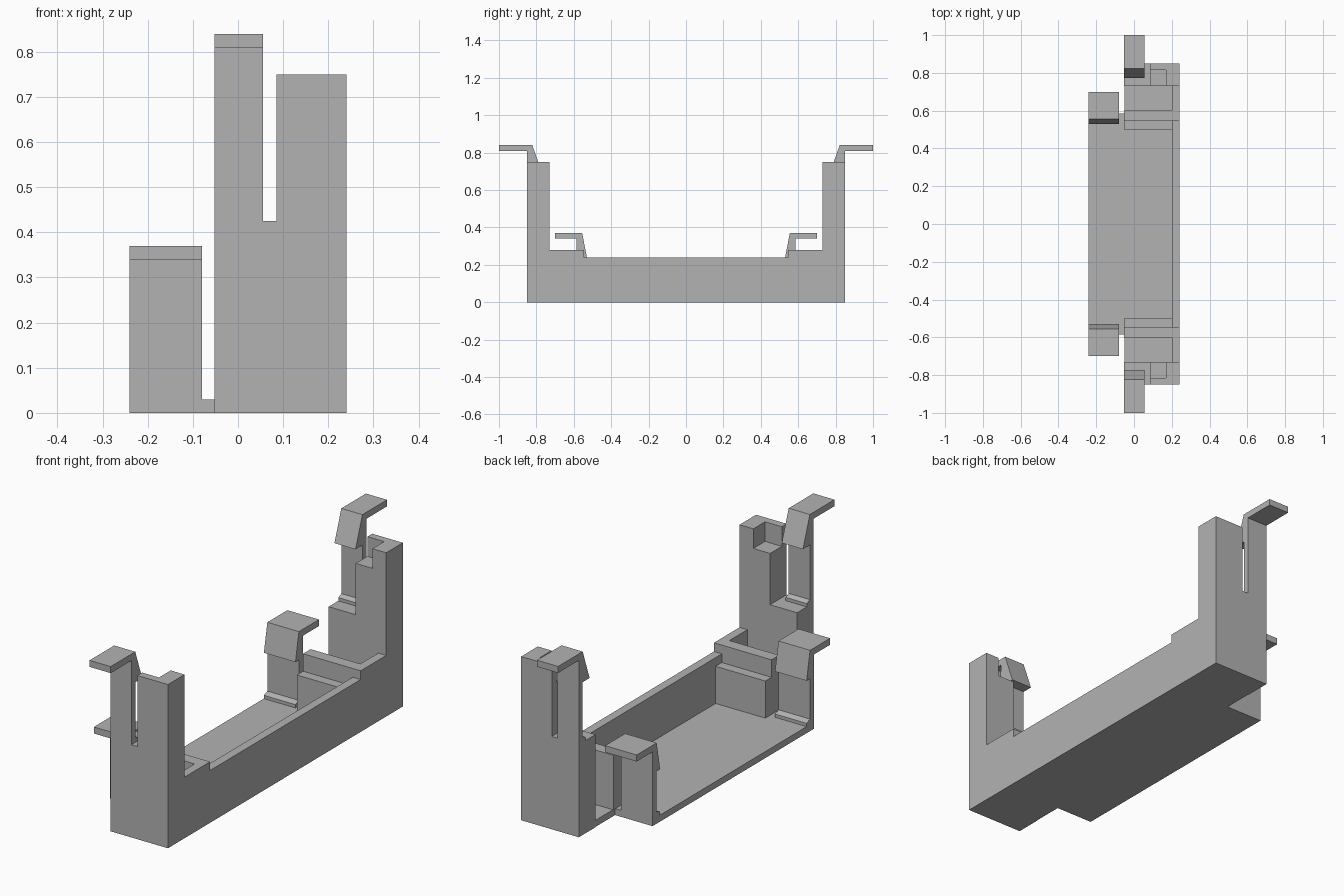
import bpy, bmesh
from mathutils import Vector

cube = bpy.data.objects.get("Cube")
if cube:
    bpy.data.objects.remove(cube, do_unlink=True)

GREY = (0.45, 0.45, 0.45, 1)
grey = bpy.data.materials.new("matte grey")
grey.use_nodes = True
grey.diffuse_color = GREY
grey.node_tree.nodes["Principled BSDF"].inputs["Base Color"].default_value = GREY


def prism(name, axis, outline, low, high, mirrored=True):
    """Extrude a 2D outline along x (outline in y,z) or z (outline in x,y)."""
    if axis == "x":
        points, push = [(low, a, b) for a, b in outline], Vector((high - low, 0, 0))
    else:
        points, push = [(a, b, low) for a, b in outline], Vector((0, 0, high - low))
    bm = bmesh.new()
    face = bm.faces.new([bm.verts.new(p) for p in points])
    result = bmesh.ops.extrude_face_region(bm, geom=[face], use_keep_orig=True)
    moved = [g for g in result["geom"] if isinstance(g, bmesh.types.BMVert)]
    bmesh.ops.translate(bm, verts=moved, vec=push)
    bmesh.ops.recalc_face_normals(bm, faces=bm.faces)
    mesh = bpy.data.meshes.new(name)
    bm.to_mesh(mesh)
    bm.free()
    mesh.materials.append(grey)
    obj = bpy.data.objects.new(name, mesh)
    bpy.context.collection.objects.link(obj)
    if mirrored:
        mod = obj.modifiers.new("both ends", "MIRROR")
        mod.use_axis = (False, True, False)
        mod.use_mirror_merge = False
    return obj


def both_ends(half):
    """Complete a half outline with its reflection in the first coordinate."""
    return half + [(-a, b) for a, b in reversed(half)]


def clip(name, x0, x1, inner, outer, tip, barb, foot, base, barb_z, top):
    """Springy plate with an outward finger lip, an inner barb and a small foot."""
    lip = top - 0.03
    prism(name, "x", [
        (outer, base), (outer, lip), (tip, lip), (tip, top), (inner, top),
        (barb, barb_z), (inner, barb_z), (inner, base + 0.025),
        (foot, base + 0.015), (foot, base)], x0, x1)


# Floor with narrower open side
prism("floor", "z", [
    (-0.24, -0.585), (-0.05, -0.585), (-0.05, -0.73), (0.24, -0.73),
    (0.24, 0.73), (-0.05, 0.73), (-0.05, 0.585), (-0.24, 0.585)],
    0, 0.03, mirrored=False)

# Long side wall, raised near the ends
prism("side_wall", "x", both_ends(
    [(0.73, 0.03), (0.73, 0.28), (0.545, 0.28), (0.545, 0.24)]),
    0.2, 0.24, mirrored=False)

# Stepped cross walls enclosing the end pockets
prism("cross_wall", "x", [
    (0.5, 0.03), (0.6, 0.03), (0.6, 0.28), (0.545, 0.28),
    (0.545, 0.2), (0.5, 0.2)], -0.052, 0.2)

# End towers: solid base, column and notched top
prism("tower_base", "x", [
    (0.73, 0), (0.85, 0), (0.85, 0.425), (0.73, 0.425)], -0.052, 0.24)
prism("tower_column", "x", [
    (0.73, 0.425), (0.85, 0.425), (0.85, 0.66), (0.73, 0.66)], 0.085, 0.24)
prism("tower_top", "z", [
    (0.24, 0.73), (0.24, 0.85), (0.085, 0.85), (0.085, 0.815),
    (0.17, 0.815), (0.17, 0.73)], 0.66, 0.75)

# Snap clips
clip("upper_clip", -0.052, 0.055, inner=0.822, outer=0.85, tip=1.0, barb=0.772,
     foot=0.8, base=0.425, barb_z=0.70, top=0.84)
clip("lower_clip", -0.24, -0.08, inner=0.555, outer=0.585, tip=0.70, barb=0.53,
     foot=0.53, base=0.03, barb_z=0.24, top=0.37)
